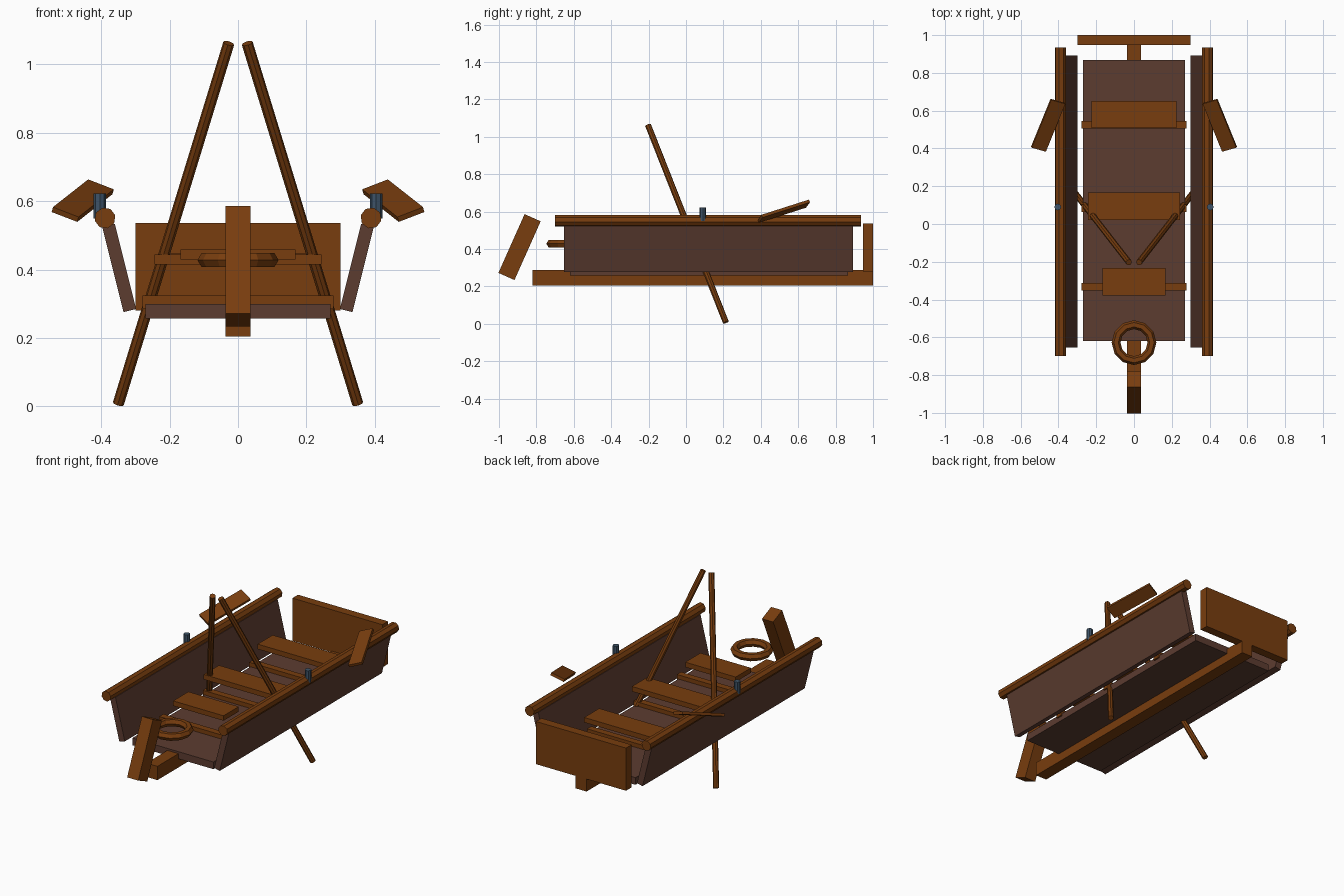
import bpy, math
from mathutils import Matrix, Vector

if "Cube" in bpy.data.objects:
    bpy.data.objects.remove(bpy.data.objects["Cube"])


def material(name, rgb):
    lin = [(c / 255 / 12.92) if c < 11 else ((c / 255 + 0.055) / 1.055) ** 2.4 for c in rgb]
    m = bpy.data.materials.new(name)
    m.diffuse_color = (*lin, 1)
    m.use_nodes = True
    m.node_tree.nodes["Principled BSDF"].inputs["Base Color"].default_value = m.diffuse_color
    return m


WOOD = material("warm wood", (120, 61, 14))
HULL = material("dark hull wood", (92, 60, 48))
METAL = material("blue grey metal", (62, 84, 104))


def finish(name, mat):
    ob = bpy.context.object
    ob.name = name
    ob.data.materials.append(mat)
    return ob


def box(name, mat, centre, size, rot=None):
    """Box with its size baked in, turned by an optional 3x3 matrix."""
    bpy.ops.mesh.primitive_cube_add(size=1)
    ob = finish(name, mat)
    r = rot.to_4x4() if rot else Matrix()
    ob.data.transform(Matrix.Translation(centre) @ r @ Matrix.Diagonal((*size, 1)))
    return ob


def span(name, mat, x, y0, y1, z0, z1):
    """Box centred on x = 0 with half width x."""
    return box(name, mat, (0, (y0 + y1) / 2, (z0 + z1) / 2), (2 * x, y1 - y0, z1 - z0))


def rod(name, mat, a, b, r, sides=8, twist=0):
    a, b = Vector(a), Vector(b)
    d = b - a
    bpy.ops.mesh.primitive_cylinder_add(vertices=sides, radius=r, depth=d.length)
    ob = finish(name, mat)
    ob.data.transform(Matrix.Translation((a + b) / 2)
                      @ d.to_track_quat('Z', 'Y').to_matrix().to_4x4()
                      @ Matrix.Rotation(twist, 4, 'Z'))
    return ob


# backbone, floor and ends
span("keel", WOOD, 0.037, -0.82, 1.0, 0.205, 0.288)
span("floor", HULL, 0.27, -0.62, 0.867, 0.257, 0.30)
span("transom", WOOD, 0.30, 0.947, 1.0, 0.28, 0.537)
box("stem", WOOD, (0, -0.89, 0.41), (0.074, 0.094, 0.344),
    Matrix.Rotation(math.radians(-24), 3, 'X'))

# floor ribs
for i, y in enumerate((-0.332, 0.083, 0.525)):
    span(f"rib_{i + 1}", WOOD, 0.279, y - 0.02, y + 0.02, 0.285, 0.325)

# seats: half width, front, back, bottom
for i, (x, y0, y1, z) in enumerate(((0.168, -0.378, -0.233, 0.429),
                                    (0.244, 0.022, 0.167, 0.415),
                                    (0.224, 0.507, 0.65, 0.418))):
    span(f"seat_{i + 1}", WOOD, x, y0, y1, z, z + 0.03)

# rope ring at the bow
bpy.ops.mesh.primitive_torus_add(major_segments=12, minor_segments=6,
                                 major_radius=0.095, minor_radius=0.0235,
                                 location=(0, -0.628, 0.428))
finish("bow_ring", WOOD)

# mirrored parts
for side, s in (("left", -1), ("right", 1)):
    box(f"{side}_side", HULL, (s * 0.3475, 0.12, 0.405), (0.038, 1.545, 0.257),
        Matrix.Rotation(s * math.radians(14), 3, 'Y'))
    rod(f"{side}_rail", WOOD, (s * 0.389, -0.70, 0.551), (s * 0.389, 0.935, 0.551),
        0.031, twist=s * math.radians(14))
    rod(f"{side}_oarlock", METAL, (s * 0.404, 0.09, 0.55), (s * 0.404, 0.09, 0.622), 0.018)
    rod(f"{side}_oar_shaft", WOOD, (s * 0.35, 0.213, 0.008), (s * 0.027, -0.203, 1.062), 0.0165)
    # oar blade, turned so its length slopes down and outward
    u = Vector((s * 0.103, -0.253, -0.081)).normalized()
    w = Vector((s * 0.073, 0.025, 0.03))
    w = (w - u * w.dot(u)).normalized()
    n = u.cross(w)
    if n.z < 0:
        n = -n
    v = n.cross(u)
    rot = Matrix((u, v, n)).transposed()
    box(f"{side}_oar_blade", WOOD, Vector((s * 0.4525, 0.52, 0.608)) - n * 0.007,
        (0.285, 0.083, 0.016), rot)
